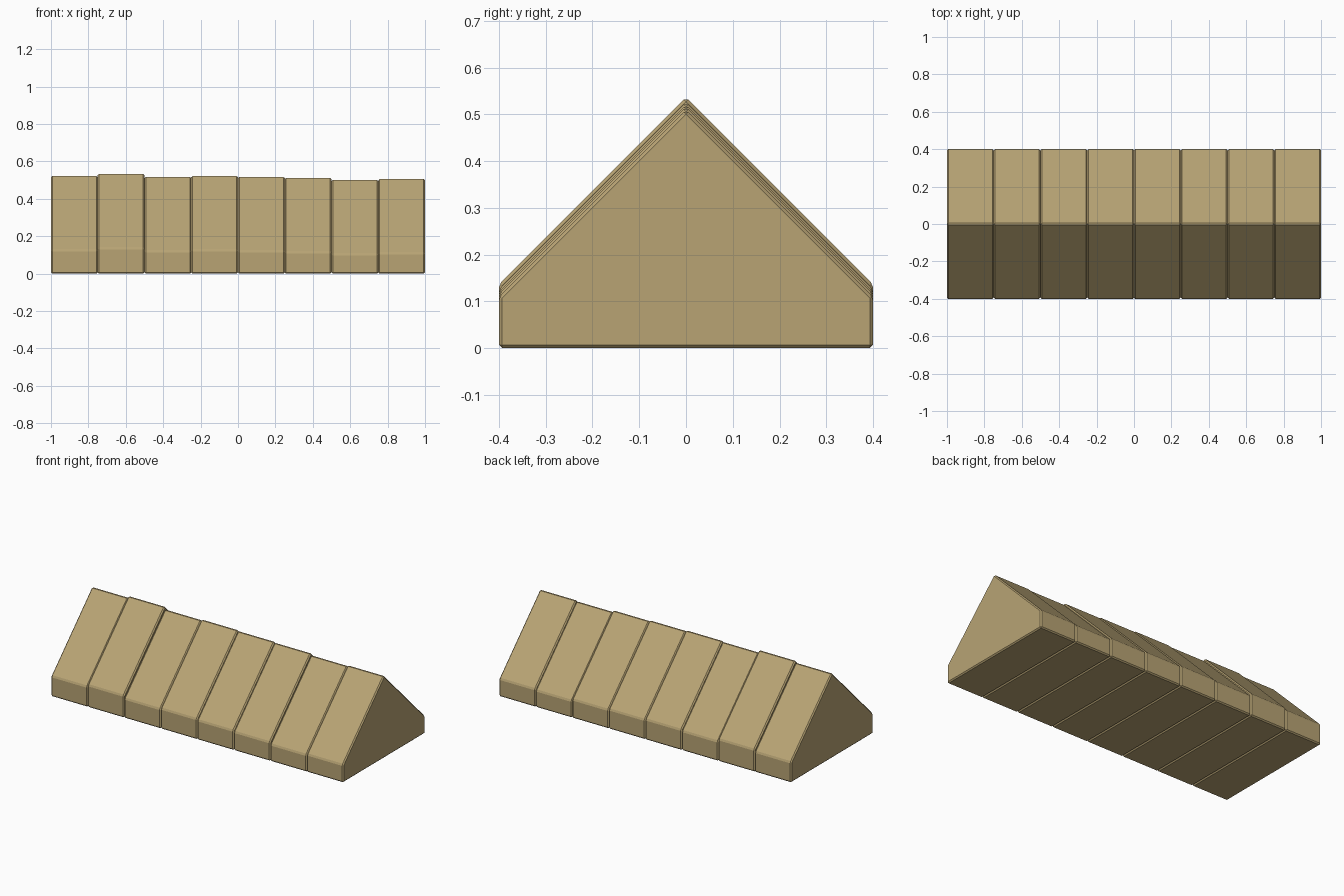
import bpy
import bmesh

cube = bpy.data.objects.get("Cube")
if cube:
    bpy.data.objects.remove(cube, do_unlink=True)

# Single sandstone colour
stone = bpy.data.materials.new("sandstone")
stone.use_nodes = True
colour = (0.48, 0.37, 0.175, 1)
stone.diffuse_color = colour
stone.node_tree.nodes["Principled BSDF"].inputs["Base Color"].default_value = colour

HALF_DEPTH = 0.4
BLOCK_WIDTH = 0.25
CHAMFER = 0.007


def coping_block(name, x_start, ridge):
    """Gabled block with 45 degree slopes and chamfered edges."""
    eave = ridge - HALF_DEPTH
    profile = [(-HALF_DEPTH, 0), (HALF_DEPTH, 0), (HALF_DEPTH, eave),
               (0, ridge), (-HALF_DEPTH, eave)]
    bm = bmesh.new()
    face = bm.faces.new([bm.verts.new((x_start, y, z)) for y, z in profile])
    extruded = bmesh.ops.extrude_face_region(bm, geom=[face])["geom"]
    moved = [v for v in extruded if isinstance(v, bmesh.types.BMVert)]
    bmesh.ops.translate(bm, vec=(BLOCK_WIDTH, 0, 0), verts=moved)
    bmesh.ops.recalc_face_normals(bm, faces=bm.faces)
    bmesh.ops.bevel(bm, geom=bm.edges[:], offset=CHAMFER, segments=1,
                    affect='EDGES', clamp_overlap=True)
    mesh = bpy.data.meshes.new(name)
    bm.to_mesh(mesh)
    bm.free()
    mesh.materials.append(stone)
    block = bpy.data.objects.new(name, mesh)
    bpy.context.collection.objects.link(block)


# Row of blocks with slightly uneven ridges
tops = [0.521, 0.532, 0.516, 0.521, 0.516, 0.511, 0.500, 0.505]
for i, top in enumerate(tops):
    coping_block(f"coping_block_{i + 1}", -1 + i * BLOCK_WIDTH, top + CHAMFER * 0.7)
